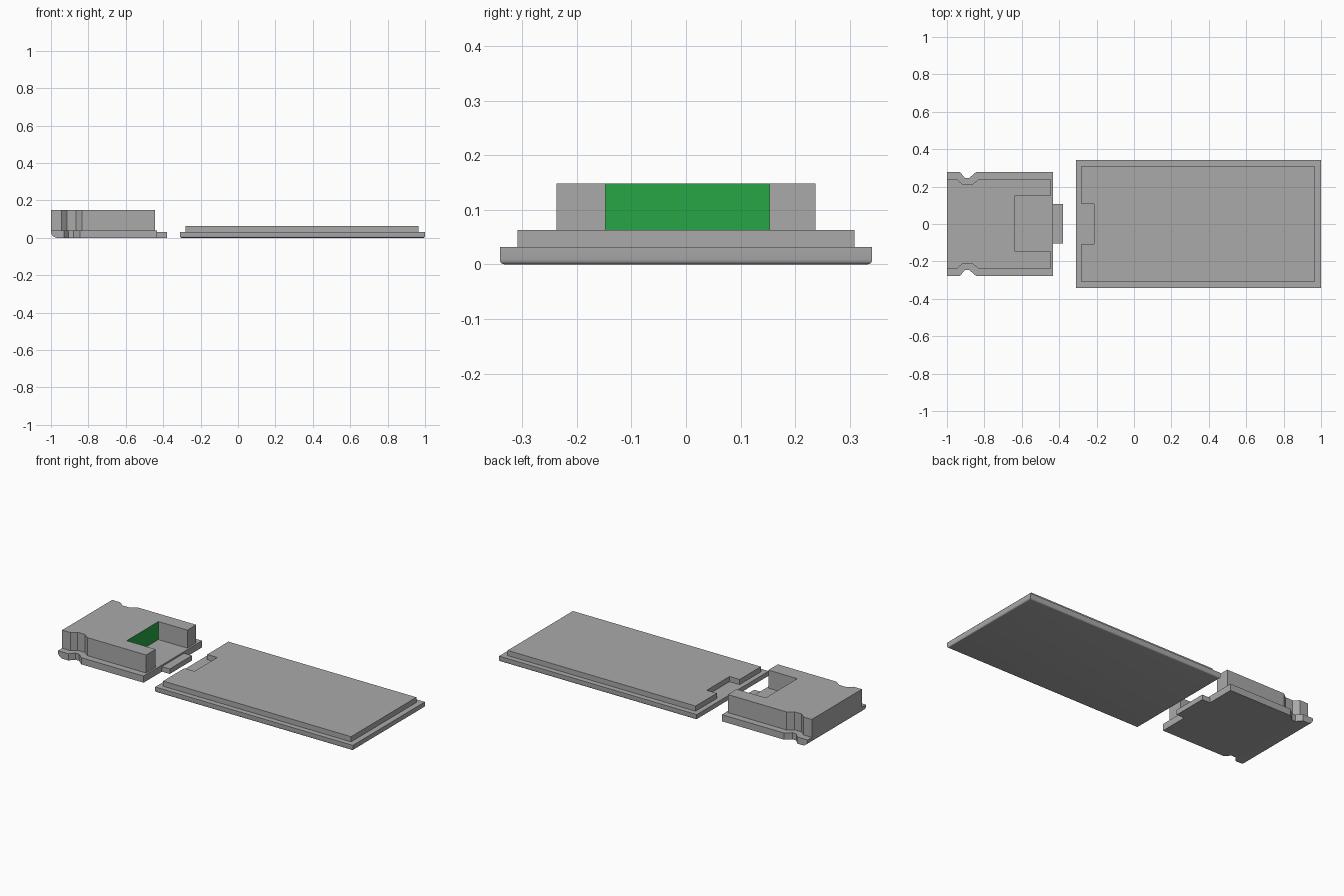
import bpy, bmesh

if "Cube" in bpy.data.objects:
    bpy.data.objects.remove(bpy.data.objects["Cube"])


def material(name, rgb):
    m = bpy.data.materials.new(name)
    m.diffuse_color = (*rgb, 1)
    m.use_nodes = True
    m.node_tree.nodes["Principled BSDF"].inputs["Base Color"].default_value = m.diffuse_color
    return m


grey = material("grey", (0.40, 0.40, 0.40))
green = material("green", (0.02, 0.38, 0.06))


def prism(name, outline, z0, z1, round_edge=None, radius=0.0, segments=6):
    """Extrude an outline upwards; round the bottom edges chosen by round_edge."""
    bm = bmesh.new()
    face = bm.faces.new([bm.verts.new((x, y, z0)) for x, y in outline])
    top = bmesh.ops.extrude_face_region(bm, geom=[face])["geom"]
    for v in top:
        if isinstance(v, bmesh.types.BMVert):
            v.co.z = z1
    bmesh.ops.recalc_face_normals(bm, faces=bm.faces)
    if round_edge:
        edges = [e for e in bm.edges
                 if all(abs(v.co.z - z0) < 1e-5 for v in e.verts) and round_edge(e)]
        bmesh.ops.bevel(bm, geom=edges, offset=radius, segments=segments,
                        profile=0.5, affect='EDGES', clamp_overlap=True)
    mesh = bpy.data.meshes.new(name)
    bm.to_mesh(mesh)
    bm.free()
    obj = bpy.data.objects.new(name, mesh)
    bpy.context.collection.objects.link(obj)
    mesh.materials.append(grey)
    if round_edge:
        bpy.ops.object.select_all(action='DESELECT')
        obj.select_set(True)
        bpy.context.view_layer.objects.active = obj
        bpy.ops.object.shade_smooth_by_angle(angle=0.6)
    return obj


def rect(x0, x1, y0, y1):
    return [(x0, y0), (x1, y0), (x1, y1), (x0, y1)]


def grip_side(half, depth, xs, x_end):
    """Lower side of the connector with its grip notch, left to right."""
    a, b, c, d = xs
    return [(-1, -half), (a, -half), (b, -half + depth), (c, -half + depth),
            (d, -half), (x_end, -half)]


def mirrored(side):
    return [(x, -y) for x, y in reversed(side)]


# Connector: base with one rounded lower edge, and a tongue
side = grip_side(0.277, 0.03, (-0.93, -0.905, -0.88, -0.845), -0.432)
prism("connector_base", side + mirrored(side), 0, 0.04,
      lambda e: all(v.co.x < -0.999 for v in e.verts), 0.034)
prism("connector_tongue", rect(-0.432, -0.38, -0.103, 0.107), 0, 0.03)

# Connector: housing with open pocket, green back wall
side = grip_side(0.237, 0.026, (-0.945, -0.915, -0.867, -0.833), -0.443)
pocket = [(-0.443, -0.147), (-0.635, -0.147), (-0.635, 0.153), (-0.443, 0.153)]
housing = prism("connector_housing", side + pocket + mirrored(side), 0.04, 0.148)
housing.data.materials.append(green)
for p in housing.data.polygons:
    if abs(p.normal.x) > 0.9 and abs(p.center.x + 0.635) < 0.01:
        p.material_index = 1

# Long cover: flange with softened lower rim, and raised panel with end notch
prism("cover_flange", rect(-0.31, 1, -0.341, 0.341), 0, 0.032,
      lambda e: True, 0.009, 4)
notch = [(-0.28, 0.108), (-0.213, 0.108), (-0.213, -0.108), (-0.28, -0.108)]
prism("cover_panel", rect(-0.28, 0.966, -0.309, 0.309) + notch, 0.032, 0.063)
